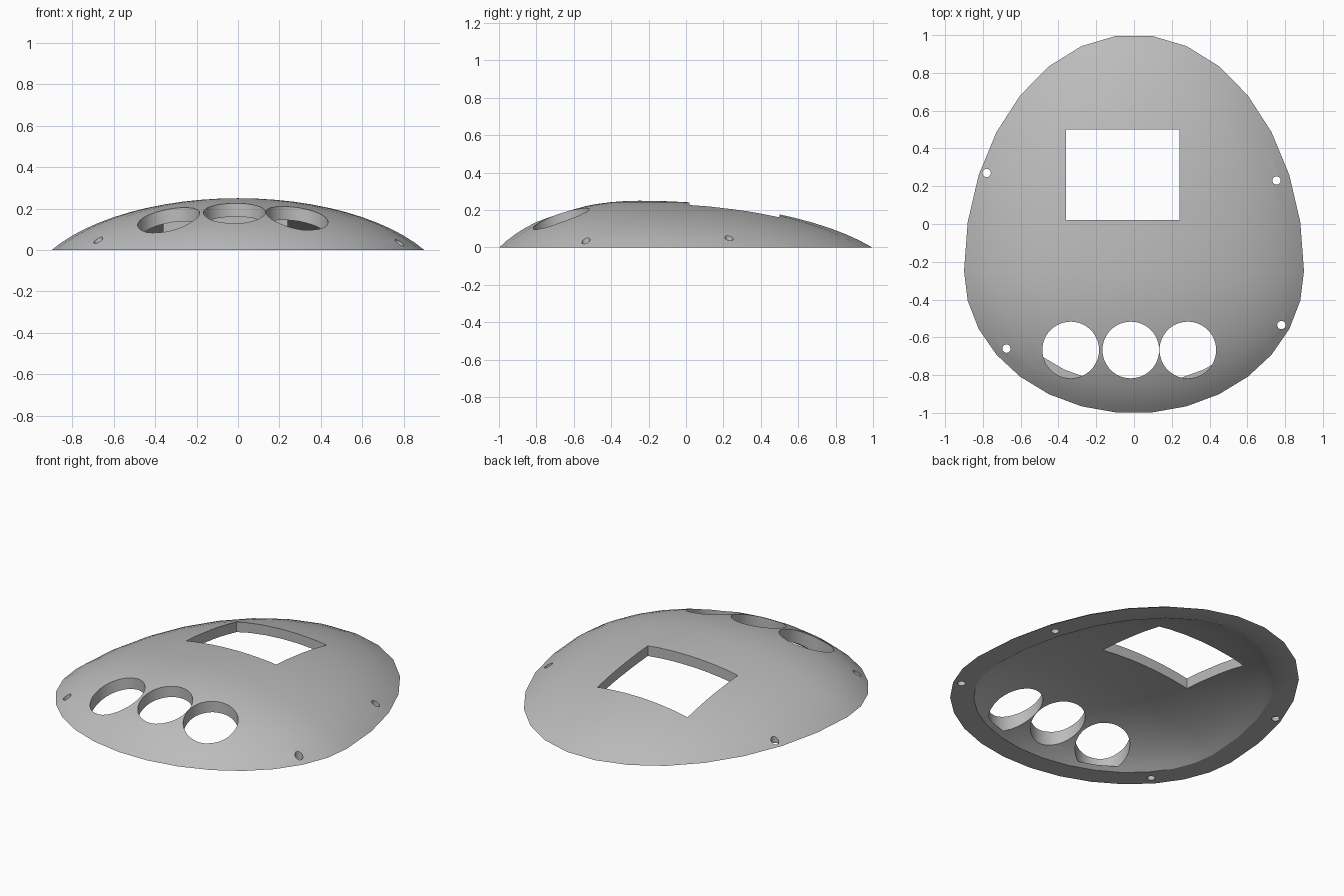
import bpy, bmesh, math

cube = bpy.data.objects.get("Cube")
if cube:
    bpy.data.objects.remove(cube)

CENTRE_Y = -0.25     # widest line of the egg outline
SIDES = 30
RINGS = 12
CUT = 0.87           # how far below its equator the egg is sliced

grey = bpy.data.materials.new("shell_grey")
grey.use_nodes = True
colour = (0.5, 0.5, 0.5, 1)
grey.diffuse_color = colour
grey.node_tree.nodes["Principled BSDF"].inputs["Base Color"].default_value = colour


def add_object(name, bm):
    bmesh.ops.recalc_face_normals(bm, faces=bm.faces)
    mesh = bpy.data.meshes.new(name)
    bm.to_mesh(mesh)
    bm.free()
    mesh.materials.append(grey)
    obj = bpy.data.objects.new(name, mesh)
    bpy.context.collection.objects.link(obj)
    return obj


def dome_rings(bm, half_width, front, back, height):
    """Apex and rings, top to rim, of a sliced egg-shaped dome."""
    floor = math.sqrt(1 - CUT ** 2)
    apex = bm.verts.new((0, CENTRE_Y, height))
    rings = []
    for i in range(1, RINGS + 1):
        t = math.sin(math.asin(CUT) * i / RINGS) / CUT
        z = height * (math.sqrt(1 - (CUT * t) ** 2) - floor) / (1 - floor)
        ring = []
        for j in range(SIDES):
            a = math.tau * j / SIDES
            length = back if math.sin(a) > 0 else front
            ring.append(bm.verts.new((half_width * t * math.cos(a),
                                      CENTRE_Y + length * t * math.sin(a), z)))
        rings.append(ring)
    return apex, rings


def bridge(bm, a, b):
    for j in range(SIDES):
        k = (j + 1) % SIDES
        bm.faces.new((a[j], a[k], b[k], b[j]))


# Hollow egg shell: outer dome, inner dome and the flat rim between them
bm = bmesh.new()
rims = []
for size in ((0.9, 0.752, 1.253, 0.25), (0.77, 0.625, 1.13, 0.188)):
    apex, rings = dome_rings(bm, *size)
    for j in range(SIDES):
        bm.faces.new((apex, rings[0][j], rings[0][(j + 1) % SIDES]))
    for a, b in zip(rings, rings[1:]):
        bridge(bm, a, b)
    rims.append(rings[-1])
bridge(bm, *rims)
shell = add_object("egg_shell", bm)


# Cutters for the openings
def round_cutter(name, x, y, radius, bottom, sides):
    bm = bmesh.new()
    bmesh.ops.create_cone(bm, cap_ends=True, segments=sides, radius1=radius,
                          radius2=radius, depth=0.5 - bottom)
    bmesh.ops.translate(bm, verts=bm.verts, vec=(x, y, (0.5 + bottom) / 2))
    return add_object(name, bm)


def box_cutter(name, x0, x1, y0, y1):
    bm = bmesh.new()
    bmesh.ops.create_cube(bm, size=1)
    bmesh.ops.scale(bm, verts=bm.verts, vec=(x1 - x0, y1 - y0, 1))
    bmesh.ops.translate(bm, verts=bm.verts, vec=((x0 + x1) / 2, (y0 + y1) / 2, 0.1))
    return add_object(name, bm)


cutters = [box_cutter("window_cutter", -0.36, 0.24, 0.02, 0.5)]
for x in (-0.335, -0.017, 0.285):
    cutters.append(round_cutter("button_cutter", x, -0.667, 0.15, 0.02, 48))
for x, y in ((-0.78, 0.27), (0.755, 0.23), (0.78, -0.535), (-0.675, -0.66)):
    cutters.append(round_cutter("screw_cutter", x, y, 0.022, -0.1, 20))

bpy.ops.object.select_all(action="DESELECT")
shell.select_set(True)
bpy.context.view_layer.objects.active = shell
for cutter in cutters:
    cutter.hide_render = True
    mod = shell.modifiers.new("opening", "BOOLEAN")
    mod.operation = "DIFFERENCE"
    mod.solver = "EXACT"
    mod.object = cutter
    bpy.ops.object.modifier_apply(modifier=mod.name)
for cutter in cutters:
    bpy.data.objects.remove(cutter)

bpy.ops.object.shade_smooth_by_angle(angle=math.radians(30))
